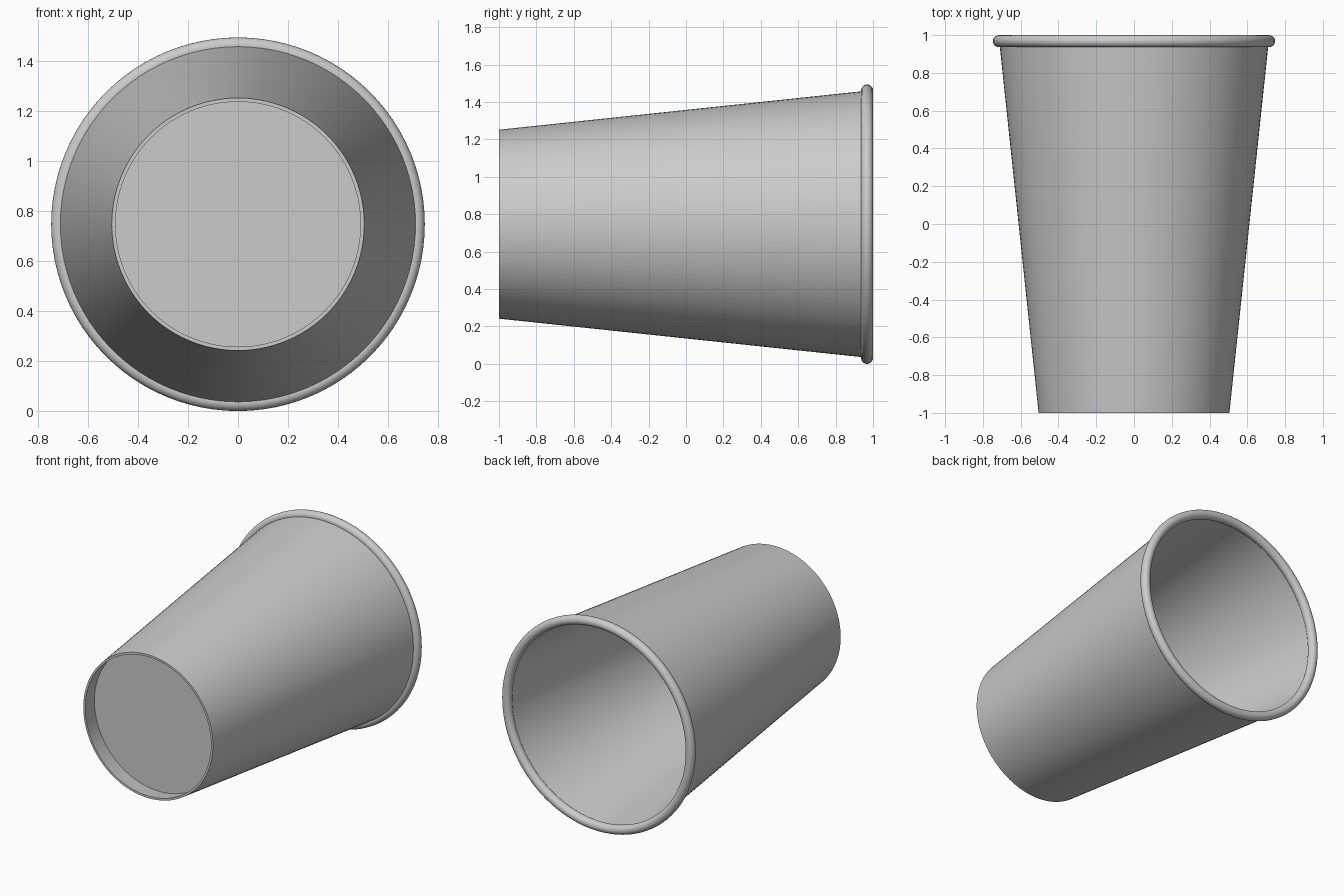
import bpy, bmesh, math
from mathutils import Matrix, Vector

cube = bpy.data.objects.get("Cube")
if cube:
    bpy.data.objects.remove(cube, do_unlink=True)

SEGMENTS = 96
RIM_RADIUS, RIM_TUBE = 0.715, 0.032
CENTRE = Vector((0, 0, RIM_RADIUS + RIM_TUBE))
WALL = 0.015
FLOOR_Y = -0.88

grey = bpy.data.materials.new("plain grey")
grey.use_nodes = True
colour = (0.6, 0.6, 0.6, 1)
grey.diffuse_color = colour
grey.node_tree.nodes["Principled BSDF"].inputs["Base Color"].default_value = colour


def lathe(name, profile, closed=True):
    """Spin (radius, y) points about the lengthwise axis of the cup."""
    bm = bmesh.new()
    verts = [bm.verts.new((r, y, 0)) for r, y in profile]
    edges = [bm.edges.new(pair) for pair in zip(verts, verts[1:])]
    if closed:
        edges.append(bm.edges.new((verts[-1], verts[0])))
    bmesh.ops.spin(bm, geom=verts + edges, cent=(0, 0, 0), axis=(0, 1, 0),
                   angle=math.tau, steps=SEGMENTS, use_duplicate=False)
    bmesh.ops.remove_doubles(bm, verts=bm.verts, dist=0.0001)
    bmesh.ops.recalc_face_normals(bm, faces=bm.faces)
    mesh = bpy.data.meshes.new(name)
    bm.to_mesh(mesh)
    bm.free()
    mesh.transform(Matrix.Translation(CENTRE))
    mesh.materials.append(grey)
    obj = bpy.data.objects.new(name, mesh)
    bpy.context.collection.objects.link(obj)
    bpy.ops.object.select_all(action="DESELECT")
    obj.select_set(True)
    bpy.context.view_layer.objects.active = obj
    bpy.ops.object.shade_smooth_by_angle(angle=math.radians(35))
    return obj


def wall_radius(y):
    return 0.505 + (y + 1) * 0.106


# Tapered thin wall, open at both ends
TOP_Y = 0.96
outer = [(wall_radius(y), y) for y in (-1, TOP_Y)]
inner = [(r - WALL, y) for r, y in reversed(outer)]
lathe("cup_wall", outer + inner)

# Recessed floor
front, back = FLOOR_Y, FLOOR_Y + WALL
lathe("cup_floor", [(0, front), (wall_radius(front) - WALL / 2, front),
                    (wall_radius(back) - WALL / 2, back), (0, back)], closed=False)

# Rolled lip around the mouth
steps = 20
lathe("rolled_rim", [(RIM_RADIUS + RIM_TUBE * math.cos(math.tau * i / steps),
                      1 - RIM_TUBE + RIM_TUBE * math.sin(math.tau * i / steps))
                     for i in range(steps)])
